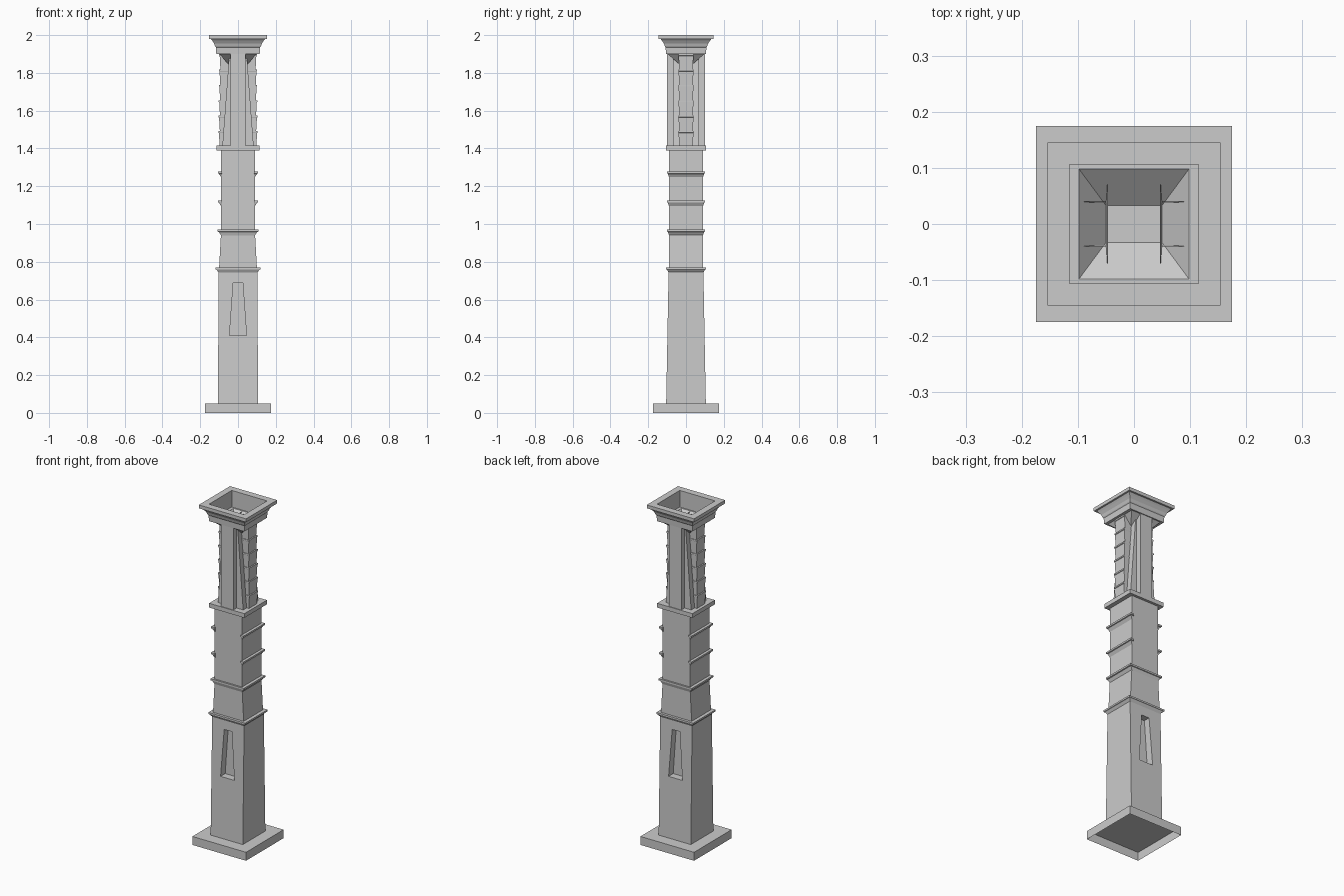
import bpy, bmesh

if "Cube" in bpy.data.objects:
    bpy.data.objects.remove(bpy.data.objects["Cube"])


def loft(name, rects, bottom=True, top=True):
    """Stack of rectangles (x0, x1, y0, y1, z) joined by side faces."""
    bm = bmesh.new()
    rows = [[bm.verts.new(p) for p in ((x0, y0, z), (x1, y0, z), (x1, y1, z), (x0, y1, z))]
            for x0, x1, y0, y1, z in rects]
    for a, b in zip(rows, rows[1:]):
        for i in range(4):
            j = (i + 1) % 4
            bm.faces.new((a[i], a[j], b[j], b[i]))
    if bottom:
        bm.faces.new(rows[0][::-1])
    if top:
        bm.faces.new(rows[-1])
    bmesh.ops.recalc_face_normals(bm, faces=bm.faces)
    mesh = bpy.data.meshes.new(name)
    bm.to_mesh(mesh)
    bm.free()
    ob = bpy.data.objects.new(name, mesh)
    bpy.context.collection.objects.link(ob)
    return ob


def centred(name, sizes, **kw):
    """Loft from half sizes (hx, hy, z)."""
    return loft(name, [(-hx, hx, -hy, hy, z) for hx, hy, z in sizes], **kw)


def span(s, a, b):
    return (s * a, s * b) if s > 0 else (s * b, s * a)


# Plinth, open underneath
centred("plinth", [(.175, .175, 0), (.175, .175, .05)], bottom=False)

# Tapered shaft
shaft = centred("shaft", [(.105, .105, .05), (.104, .092, .75), (.1, .09, .77),
                          (.09, .09, .95), (.09, .09, 1.4)])

# Tapered niches cut in front and back
for s in (-1, 1):
    y0, y1 = span(s, .055, .2)
    cutter = loft("niche_cutter", [(-.045, .045, y0, y1, .41), (-.025, .025, y0, y1, .69)])
    cutter.hide_render = True
    mod = shaft.modifiers.new("niche", 'BOOLEAN')
    mod.operation = 'DIFFERENCE'
    mod.solver = 'EXACT'
    mod.object = cutter
    bpy.context.view_layer.objects.active = shaft
    bpy.ops.object.modifier_apply(modifier=mod.name)
    bpy.data.objects.remove(cutter)

# Full mouldings around the shaft
for name, hx, hy, z, core in (("lower_moulding", .12, .105, .77, .1),
                              ("middle_moulding", .108, .1, .97, .09)):
    centred(name, [(core, .09, z - .03), (hx - .006, hy - .004, z - .012),
                   (hx, hy, z - .01), (hx, hy, z)])

# Side strips on the left and right faces
for z in (1.125, 1.278):
    for s in (-1, 1):
        loft("side_strip", [(*span(s, .085, a), -b, b, h) for a, b, h in
                            ((.09, .09, z - .03), (.101, .096, z - .012),
                             (.106, .1, z - .01), (.106, .1, z))])

# Gallery floor plate
centred("gallery_plate", [(.115, .105, 1.39), (.115, .105, 1.415)])

# Tapered lantern core, open at the top
centred("lantern_core", [(.083, .07, 1.41), (.046, .07, 1.9)], top=False)

# Straight posts front and back, ribbed posts left and right
for s in (-1, 1):
    loft("flat_post", [(-.04, .04, *span(s, .07, .101), z) for z in (1.41, 1.9)], top=False)
    rows = []
    n = 6
    step = .49 / n
    for i in range(n):
        z = 1.41 + i * step
        out = .104 - .004 * i / (n - 1)
        for x, w, h in ((out - .007, .037, z), (out - .003, .039, z + step - .01),
                        (out, .04, z + step - .008), (out, .04, z + step)):
            rows.append((*span(s, .05, x), -w, w, h))
    loft("ribbed_post", rows, top=False)

# Flared capital with an inverted pyramid basin
outer = [(.098, 1.9), (.115, 1.9), (.117, 1.935), (.121, 1.94), (.126, 1.955),
         (.136, 1.97), (.144, 1.98), (.154, 1.98), (.154, 2), (.115, 2), (.115, 1.902)]
sizes = [(.051, .034, 1.845), (.098, .098, 1.9)]
sizes += [(h, h - .009, z) for h, z in outer[1:]]
sizes += [(.098, .098, 1.902), (.05, .033, 1.847)]
centred("capital", sizes)
